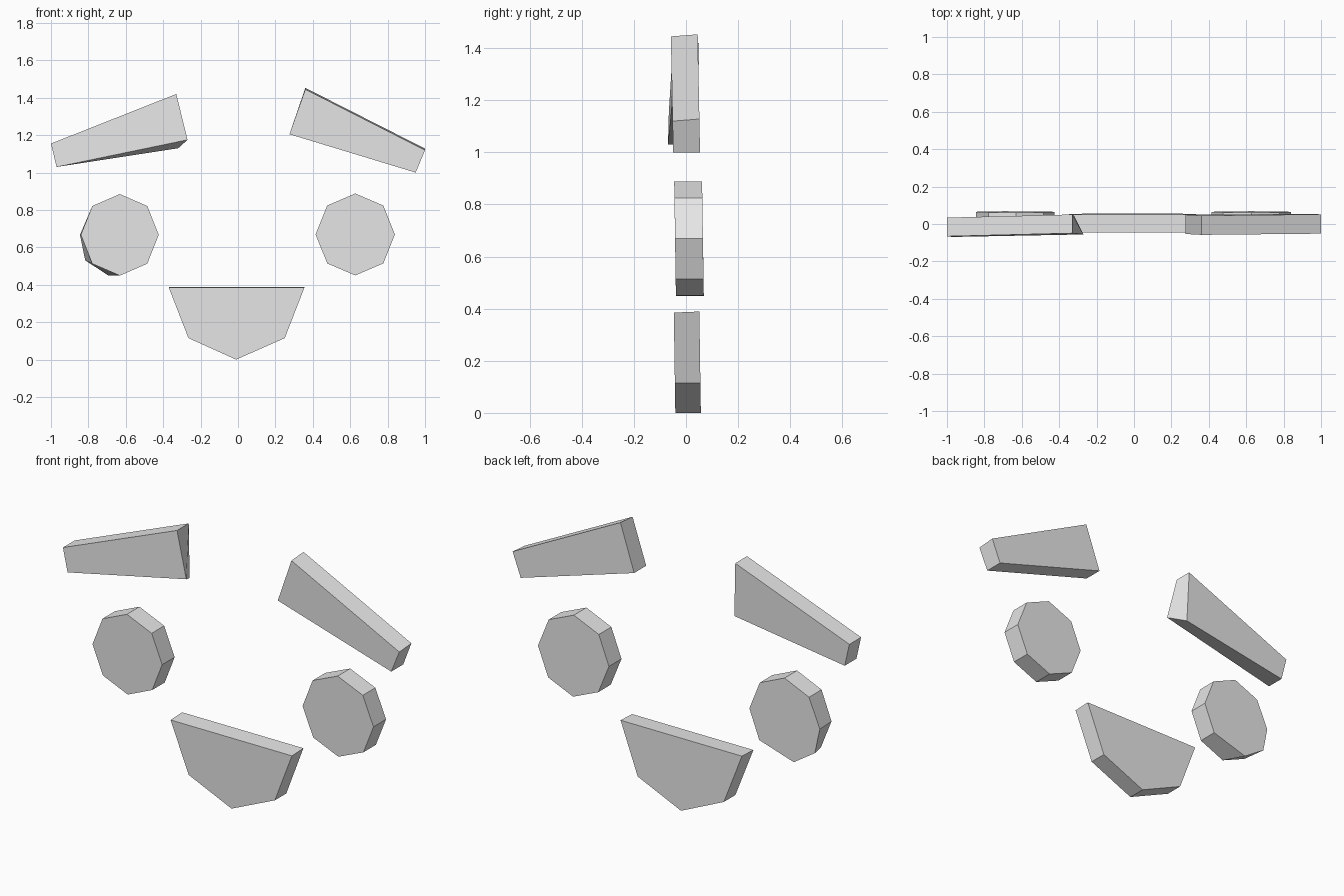
import bpy
import bmesh
from math import sin, cos, tau

if "Cube" in bpy.data.objects:
    bpy.data.objects.remove(bpy.data.objects["Cube"], do_unlink=True)

# Single plain material
grey = bpy.data.materials.new("light_grey")
grey.use_nodes = True
colour = (0.8, 0.8, 0.8, 1)
grey.diffuse_color = colour
grey.node_tree.nodes["Principled BSDF"].inputs["Base Color"].default_value = colour


def slab(name, outline, front_y, depth, lean_x=0.0, lean_z=0.0, back_shift=None):
    """Flat-sided plate from an x-z outline; back_shift moves single back corners."""
    back_shift = back_shift or {}
    count = len(outline)
    mid_x = sum(p[0] for p in outline) / count
    mid_z = sum(p[1] for p in outline) / count
    bm = bmesh.new()
    front, back = [], []
    for i, (x, z) in enumerate(outline):
        y = front_y + lean_x * (x - mid_x) + lean_z * (z - mid_z)
        dx, dz = back_shift.get(i, (0, 0))
        front.append(bm.verts.new((x, y, z)))
        back.append(bm.verts.new((x + dx, y + depth, z + dz)))
    bm.faces.new(front)
    bm.faces.new(back[::-1])
    for i in range(count):
        j = (i + 1) % count
        bm.faces.new((front[i], back[i], back[j], front[j]))
    bmesh.ops.recalc_face_normals(bm, faces=bm.faces)
    mesh = bpy.data.meshes.new(name)
    bm.to_mesh(mesh)
    bm.free()
    mesh.materials.append(grey)
    obj = bpy.data.objects.new(name, mesh)
    bpy.context.collection.objects.link(obj)
    return obj


def octagon(x, z, rx, rz):
    return [(x + rx * sin(tau * i / 8), z + rz * cos(tau * i / 8)) for i in range(8)]


# Eyebrows, each a tapering slanted plate
slab("right_eyebrow", [(-1, 1.155), (-0.97, 1.03), (-0.27, 1.175), (-0.33, 1.42)],
     -0.06, 0.1, lean_x=0.013, lean_z=0.03, back_shift={2: (-0.05, -0.045)})
slab("left_eyebrow", [(0.275, 1.205), (0.36, 1.445), (1, 1.12), (0.95, 1.0)],
     -0.053, 0.103, lean_z=-0.02, back_shift={1: (0, 0.008), 2: (0, 0.008)})

# Eyes, the right one with two displaced rear corners
slab("right_eye", octagon(-0.632, 0.667, 0.208, 0.218), -0.042, 0.107,
     lean_z=-0.015, back_shift={4: (-0.06, 0), 5: (-0.038, 0.018), 6: (-0.005, 0)})
slab("left_eye", octagon(0.627, 0.669, 0.212, 0.219), -0.042, 0.107, lean_z=-0.015)

# Mouth
slab("mouth", [(-0.37, 0.385), (-0.265, 0.115), (-0.01, 0), (0.25, 0.115), (0.355, 0.385)],
     -0.044, 0.098, lean_z=-0.015, back_shift={0: (0, 0.004), 4: (0, 0.004)})
